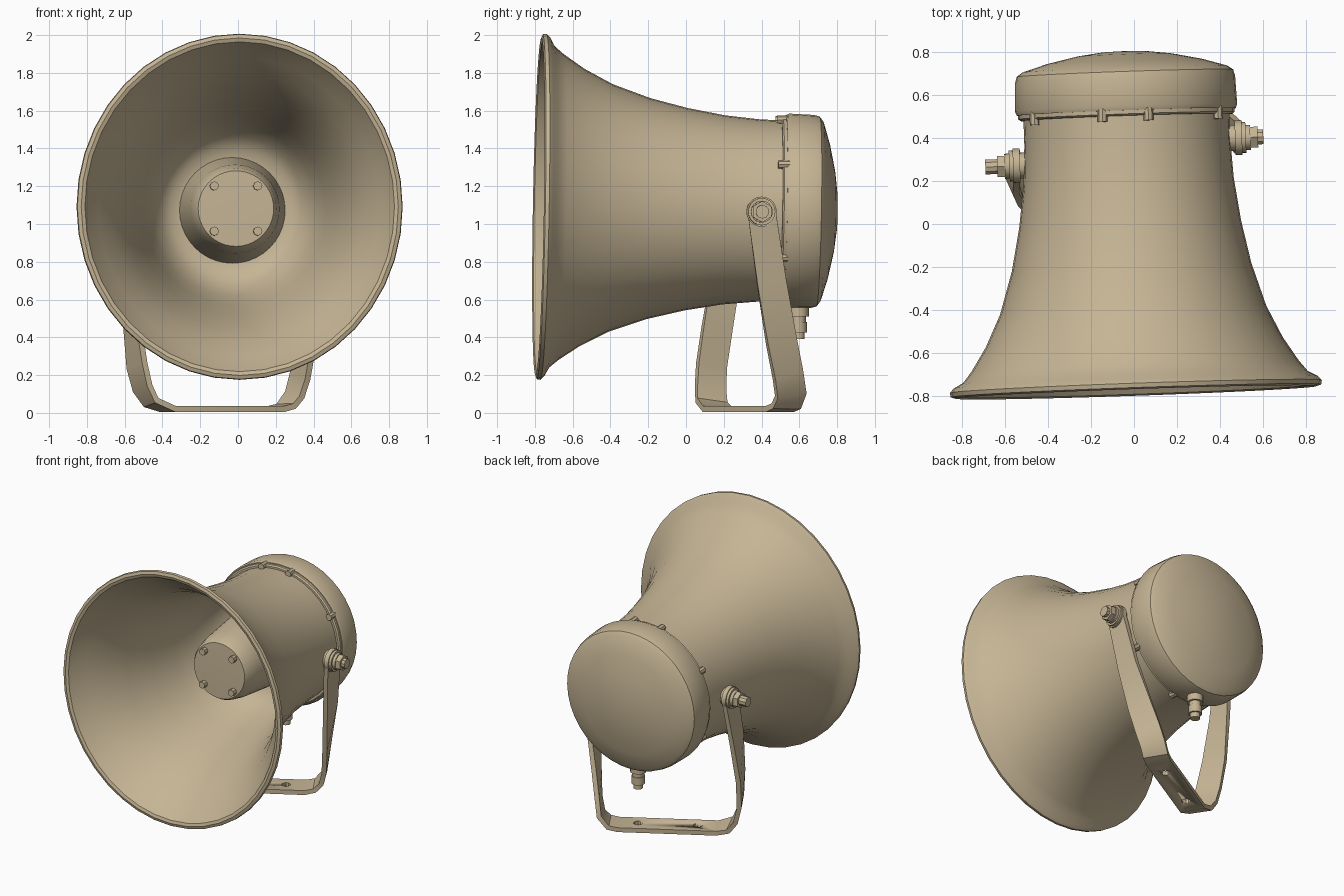
import bpy, bmesh, math
from mathutils import Vector, Matrix

old = bpy.data.objects.get("Cube")
if old:
    bpy.data.objects.remove(old, do_unlink=True)

# One flat paint colour
paint = bpy.data.materials.new("tan_paint")
paint.use_nodes = True
TAN = (0.56, 0.46, 0.30, 1)
paint.diffuse_color = TAN
bsdf = paint.node_tree.nodes["Principled BSDF"]
bsdf.inputs["Base Color"].default_value = TAN
bsdf.inputs["Roughness"].default_value = 0.7

# The horn axis is tipped and turned slightly
TILT = (Matrix.Translation((-0.018, 0, 1.078))
        @ Matrix.Rotation(math.radians(2), 4, 'Z')
        @ Matrix.Rotation(math.radians(-1), 4, 'X'))


def finish(name, bm, matrix=None, angle=35):
    bmesh.ops.recalc_face_normals(bm, faces=bm.faces)
    if matrix:
        bm.transform(matrix)
    mesh = bpy.data.meshes.new(name)
    bm.to_mesh(mesh)
    bm.free()
    mesh.materials.append(paint)
    ob = bpy.data.objects.new(name, mesh)
    bpy.context.collection.objects.link(ob)
    bpy.ops.object.select_all(action='DESELECT')
    ob.select_set(True)
    bpy.context.view_layer.objects.active = ob
    bpy.ops.object.shade_smooth_by_angle(angle=math.radians(angle))
    return ob


def lathe(name, profile, n=40, flare=0.0):
    """Spin (y, radius) points about y; the flare makes the mouth taller."""
    bm = bmesh.new()
    rings = []
    for y, r in profile:
        if r == 0:
            rings.append([bm.verts.new((0, y, 0))])
            continue
        rz = r + (flare * max(0, 0.5 - y) / 1.2 if r > 0.35 else 0)
        rings.append([bm.verts.new((r * math.cos(math.tau * i / n), y,
                                    rz * math.sin(math.tau * i / n)))
                      for i in range(n)])
    for a, b in zip(rings, rings[1:]):
        for i in range(n):
            j = (i + 1) % n
            if len(a) == 1:
                bm.faces.new((a[0], b[i], b[j]))
            elif len(b) == 1:
                bm.faces.new((a[i], a[j], b[0]))
            else:
                bm.faces.new((a[i], a[j], b[j], b[i]))
    return finish(name, bm, TILT)


def rod(name, p0, p1, r0, r1=None, n=16, matrix=None):
    """Cylinder or cone between two points."""
    p0, p1 = Vector(p0), Vector(p1)
    d = p1 - p0
    m = Matrix.Translation((p0 + p1) / 2) @ d.to_track_quat('Z', 'Y').to_matrix().to_4x4()
    bm = bmesh.new()
    bmesh.ops.create_cone(bm, cap_ends=True, segments=n, radius1=r0,
                          radius2=r0 if r1 is None else r1, depth=d.length, matrix=m)
    return finish(name, bm, matrix)


# Horn: outer flare, rolled rim, inner flare and the central inner tube
lathe("horn", [
    (0.53, 0), (0.53, 0.478), (0.38, 0.478), (0.2, 0.488), (0, 0.515),
    (-0.2, 0.556), (-0.4, 0.618), (-0.55, 0.69), (-0.66, 0.76), (-0.71, 0.80),
    (-0.735, 0.845), (-0.755, 0.864), (-0.775, 0.86), (-0.782, 0.84),
    (-0.775, 0.82), (-0.74, 0.80), (-0.66, 0.745), (-0.55, 0.67),
    (-0.4, 0.60), (-0.2, 0.535), (0, 0.485), (0.17, 0.44), (0.28, 0.385),
    (0.33, 0.33), (0.34, 0.28), (-0.08, 0.235), (-0.175, 0.215),
    (-0.2, 0.20), (-0.205, 0)], flare=0.05)

# Driver cover with domed back, and its flange
lathe("rear_cap", [(0.52, 0), (0.52, 0.508), (0.54, 0.516), (0.67, 0.511),
                   (0.70, 0.503), (0.72, 0.475), (0.755, 0.36),
                   (0.785, 0.22), (0.80, 0.10), (0.803, 0)])
lathe("cap_flange", [(0.495, 0), (0.495, 0.492), (0.503, 0.502),
                     (0.525, 0.502), (0.525, 0)])

# Screws around the flange
for k, deg in enumerate((30, 78, 103, 150, 210, 257, 282, 330)):
    a = math.radians(deg)
    x, z = 0.492 * math.cos(a), 0.492 * math.sin(a)
    rod(f"flange_screw_{k}", (x, 0.47, z), (x, 0.53, z), 0.023, n=8, matrix=TILT)

# Four screws on the inner tube face
for sx in (-1, 1):
    for sz in (-1, 1):
        x, z = sx * 0.115, sz * 0.12
        rod(f"tube_screw_{sx}_{sz}", (x, -0.235, z), (x, -0.19, z),
            0.024, n=8, matrix=TILT)

# Cable gland under the cap
for k, (z0, z1, r) in enumerate(((0.51, 0.62, 0.055), (0.475, 0.515, 0.04),
                                 (0.425, 0.48, 0.046), (0.39, 0.43, 0.033))):
    rod(f"cable_gland_{k}", (-0.03, 0.595, z0), (-0.03, 0.595, z1), r, n=12)

# Mounting bracket: a bent and twisted strip (x, y, z, twist from 0 to 1)
path = [(-0.545, 0.27, 1.07, 0), (-0.56, 0.215, 0.75, 0.3), (-0.558, 0.165, 0.45, 0.8),
        (-0.535, 0.135, 0.25, 1), (-0.505, 0.13, 0.13, 1), (-0.46, 0.135, 0.055, 1),
        (-0.37, 0.165, 0.02, 1), (0.2, 0.495, 0.02, 1), (0.255, 0.53, 0.035, 1),
        (0.3, 0.555, 0.095, 1), (0.33, 0.54, 0.2, 1), (0.37, 0.505, 0.38, 0.8),
        (0.43, 0.455, 0.68, 0.3), (0.485, 0.40, 1.07, 0)]
pts = [Vector(p[:3]) for p in path]
bm = bmesh.new()
sections = []
for i, p in enumerate(pts):
    tangent = (pts[min(i + 1, len(pts) - 1)] - pts[max(i - 1, 0)]).normalized()
    a = math.radians(30) * path[i][3]
    side = Vector((-math.sin(a), math.cos(a), 0))
    side = (side - tangent * side.dot(tangent)).normalized()
    up = tangent.cross(side) * 0.016
    side *= 0.074 + 0.012 * path[i][3]
    sections.append([bm.verts.new(p + s * side + u * up)
                     for s, u in ((-1, -1), (1, -1), (1, 1), (-1, 1))])
for a, b in zip(sections, sections[1:]):
    for i in range(4):
        j = (i + 1) % 4
        bm.faces.new((a[i], a[j], b[j], b[i]))
bm.faces.new(sections[0])
bm.faces.new(sections[-1])
bracket = finish("bracket", bm)

# Two mounting holes through the bracket base
for s in (-1, 1):
    c = Vector((-0.085, 0.33, 0)) + s * Vector((0.866, 0.5, 0)) * 0.2
    cutter = rod("hole_cutter", c - Vector((0, 0, 0.1)), c + Vector((0, 0, 0.1)), 0.03, n=10)
    cutter.hide_render = True
    mod = bracket.modifiers.new("hole", 'BOOLEAN')
    mod.operation = 'DIFFERENCE'
    mod.object = cutter
    bpy.context.view_layer.objects.active = bracket
    bpy.ops.object.modifier_apply(modifier=mod.name)
    bpy.data.objects.remove(cutter, do_unlink=True)

# Pivot bolts: boss, rounded arm end, washers, nut and bolt tip
for side, x, y, s in (("right", -0.545, 0.27, -1), ("left", 0.485, 0.40, 1)):
    axis = Vector((s, 0.04 * s, 0))
    c = Vector((x, y, 1.065))
    for part, d0, d1, r, n in (("boss", -0.09, -0.01, 0.06, 16),
                               ("arm_end", -0.016, 0.016, 0.08, 20),
                               ("washer", 0.01, 0.034, 0.072, 20),
                               ("spring_washer", 0.03, 0.055, 0.058, 16),
                               ("nut", 0.05, 0.09, 0.056, 6),
                               ("bolt_tip", 0.08, 0.115 if s > 0 else 0.145, 0.036, 10)):
        rod(f"{side}_{part}", c + axis * d0, c + axis * d1, r, n=n)
